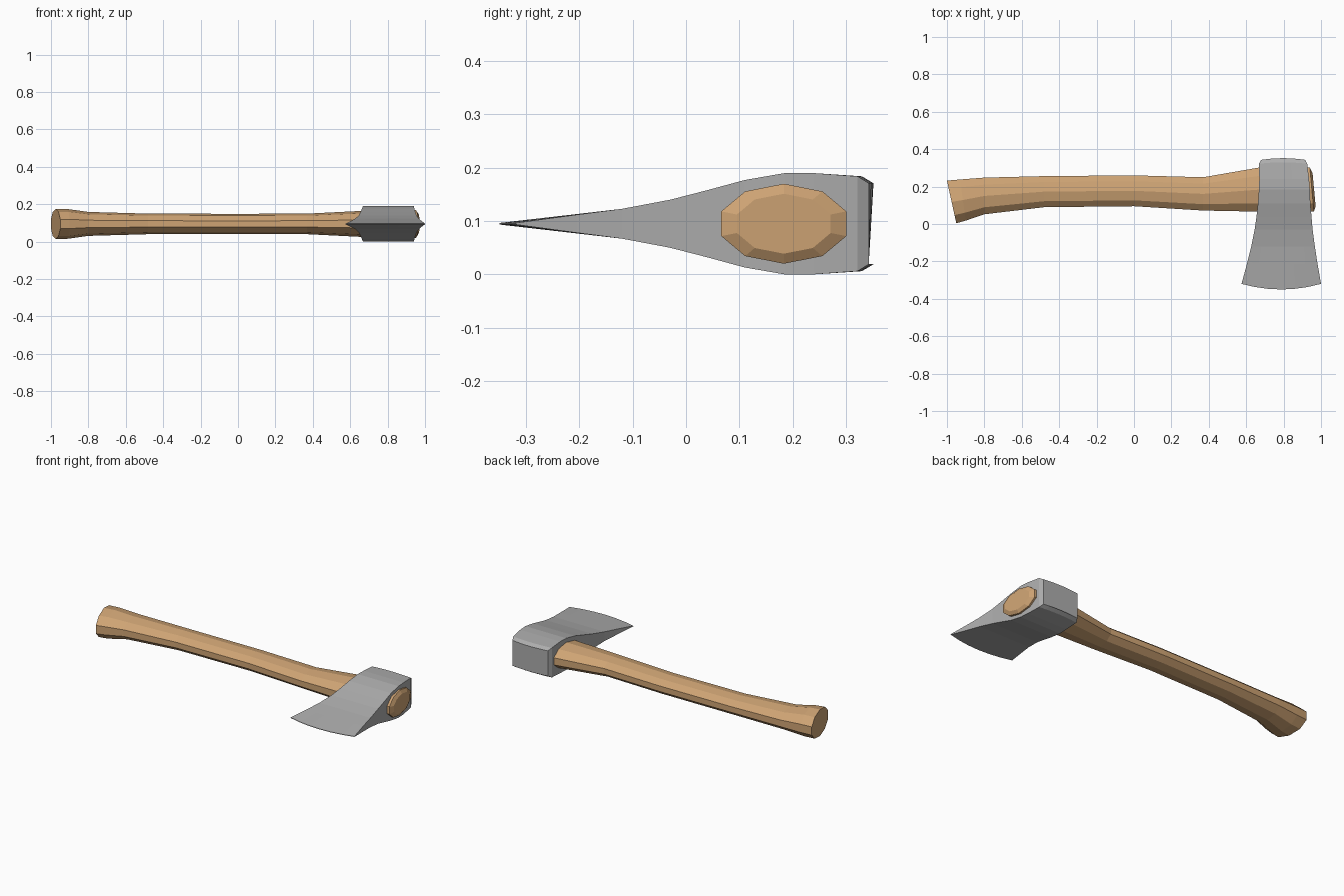
import bpy, bmesh, math
from mathutils import Vector

if "Cube" in bpy.data.objects:
    bpy.data.objects.remove(bpy.data.objects["Cube"])

MID_Z = 0.095  # height of the axe's mirror plane


def material(name, rgb):
    m = bpy.data.materials.new(name)
    m.diffuse_color = (*rgb, 1)
    m.use_nodes = True
    m.node_tree.nodes["Principled BSDF"].inputs["Base Color"].default_value = m.diffuse_color
    return m


def loft(name, rings, mat):
    """Skin a list of equal-length closed rings and cap both ends."""
    bm = bmesh.new()
    rows = [[bm.verts.new(p) for p in ring] for ring in rings]
    n = len(rows[0])
    for a, b in zip(rows, rows[1:]):
        for i in range(n):
            j = (i + 1) % n
            bm.faces.new((a[i], a[j], b[j], b[i]))
    bm.faces.new(rows[0])
    bm.faces.new(rows[-1])
    bmesh.ops.remove_doubles(bm, verts=bm.verts, dist=0.0005)
    bmesh.ops.recalc_face_normals(bm, faces=bm.faces)
    me = bpy.data.meshes.new(name)
    bm.to_mesh(me)
    bm.free()
    me.materials.append(mat)
    ob = bpy.data.objects.new(name, me)
    bpy.context.collection.objects.link(ob)
    return ob


wood = material("tan wood", (0.62, 0.37, 0.175))
steel = material("grey steel", (0.42, 0.42, 0.42))


# Handle: ten-sided sections given by back point, front point, half thickness
def section(back, front, half, scale=1.0, dx=0.0):
    back, front = Vector((*back, MID_Z)), Vector((*front, MID_Z))
    centre = (back + front) / 2 + Vector((dx, 0, 0))
    axis = (back - front) / 2 / math.cos(math.radians(18)) * scale
    up = Vector((0, 0, half * scale))
    angles = [math.radians(90 + 36 * k) for k in range(10)]
    return [centre + axis * math.cos(a) + up * math.sin(a) for a in angles]


handle = [
    section((-1.0, 0.232), (-0.95, 0.004), 0.08),
    section((-0.93, 0.238), (-0.90, 0.018), 0.08),
    section((-0.80, 0.248), (-0.80, 0.052), 0.064),
    section((-0.48, 0.256), (-0.48, 0.09), 0.055),
    section((0.0, 0.26), (0.0, 0.095), 0.054),
    section((0.37, 0.25), (0.37, 0.072), 0.055),
    section((0.67, 0.302), (0.67, 0.066), 0.07),
    section((0.94, 0.301), (0.962, 0.066), 0.075),
    section((0.94, 0.301), (0.962, 0.066), 0.075, 0.75, 0.012),
]
loft("handle", handle, wood)

# Head: rows from cutting edge to poll (corner y, bow at centre, left x, right x, half z)
rows = [
    (-0.320, -0.030, 0.575, 1.000, 0.0015),
    (-0.205, -0.010, 0.606, 0.980, 0.017),
    (-0.120, 0.0, 0.627, 0.967, 0.028),
    (-0.030, 0.0, 0.645, 0.955, 0.045),
    (0.040, 0.0, 0.655, 0.949, 0.063),
    (0.110, 0.0, 0.663, 0.943, 0.082),
    (0.185, 0.0, 0.668, 0.940, 0.095),
    (0.240, 0.0, 0.670, 0.936, 0.095),
    (0.322, 0.008, 0.668, 0.926, 0.089),
    (0.343, 0.009, 0.680, 0.915, 0.076),
]
COLS = 6


def head_ring(y, bow, x0, x1, half):
    top = []
    for i in range(COLS + 1):
        t = i / COLS
        top.append(Vector((x0 + (x1 - x0) * t,
                           y + bow * (1 - (2 * t - 1) ** 2), MID_Z + half)))
    low = [Vector((p.x, p.y, MID_Z - half)) for p in reversed(top)]
    return top + low


loft("axe_head", [head_ring(*r) for r in rows], steel)
